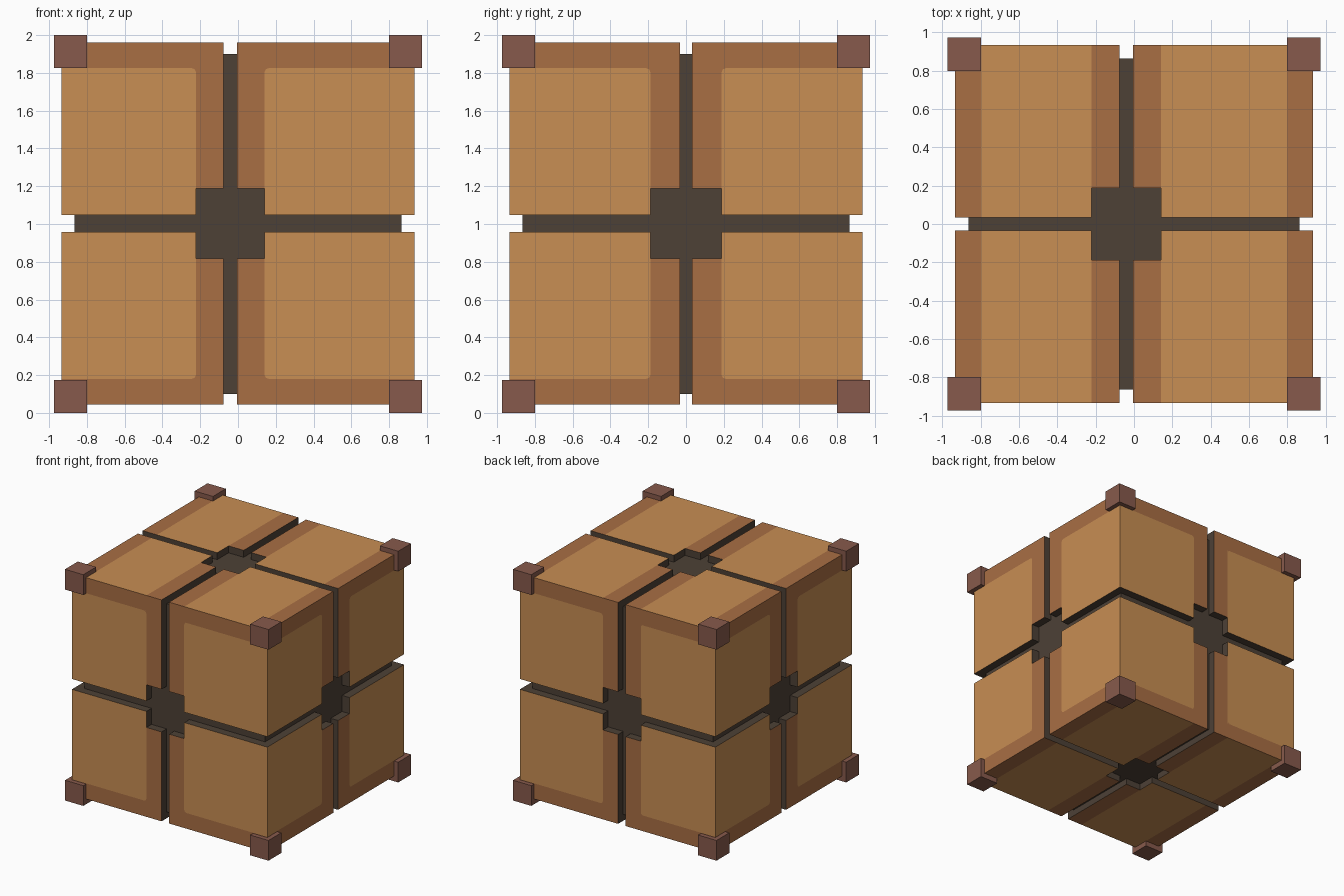
import bpy, bmesh, math
from mathutils import Vector

if "Cube" in bpy.data.objects:
    bpy.data.objects.remove(bpy.data.objects["Cube"])


def material(name, r, g, b):
    m = bpy.data.materials.new(name)
    lin = [((c / 255 + 0.055) / 1.055) ** 2.4 for c in (r, g, b)]
    m.diffuse_color = (*lin, 1)
    m.use_nodes = True
    m.node_tree.nodes["Principled BSDF"].inputs["Base Color"].default_value = m.diffuse_color
    return m


LIGHT = material("light_wood", 200, 142, 83)
FRAME = material("frame_wood", 169, 110, 68)
DARK = material("dark_groove", 77, 65, 54)
CORNER = material("corner_brown", 135, 90, 76)


def add_object(name, bm, mats):
    me = bpy.data.meshes.new(name)
    bm.normal_update()
    bm.to_mesh(me)
    bm.free()
    for m in mats:
        me.materials.append(m)
    ob = bpy.data.objects.new(name, me)
    bpy.context.collection.objects.link(ob)
    return ob


# Cut lines of the crate along each axis
X = [-.935, -.865, -.80, -.222, -.077, -.005, .14, .80, .865, .935]
Y = [-.935, -.865, -.188, -.033, .033, .188, .865, .935]
Z = [.045, .10, .18, .818, .957, 1.047, 1.187, 1.825, 1.90, 1.96]
CUTS = (X, Y, Z)
GROOVE = ((-.077, -.005), (-.033, .033), (.957, 1.047))
NOTCH = ((-.222, .14), (-.188, .188), (.818, 1.187))


def within(v, span):
    return span[0] < v < span[1]


def filled(idx):
    """Solid core plus an outer shell cut by grooves and square notches."""
    if any(i < 0 or i > len(c) - 2 for i, c in zip(idx, CUTS)):
        return False
    if all(0 < i < len(c) - 2 for i, c in zip(idx, CUTS)):
        return True
    mid = [(c[i] + c[i + 1]) / 2 for i, c in zip(idx, CUTS)]
    if any(within(m, g) for m, g in zip(mid, GROOVE)):
        return False
    return sum(within(m, n) for m, n in zip(mid, NOTCH)) < 2


def colour(axis, plane, mid):
    """0 light panel, 1 frame, 2 dark groove."""
    if plane not in (CUTS[axis][0], CUTS[axis][-1]):
        return 2
    if axis == 2:
        return 0 if abs(mid[0]) < .80 and not within(mid[0], NOTCH[0]) else 1
    across = 1 - axis
    panel = within(mid[2], (.18, 1.825)) and not within(mid[across], NOTCH[across])
    return 0 if panel else 1


# Crate body: only the outside faces of the grid
bm = bmesh.new()
verts = {}


def vert(key):
    if key not in verts:
        verts[key] = bm.verts.new([c[k] for c, k in zip(CUTS, key)])
    return verts[key]


for i in range(len(X) - 1):
    for j in range(len(Y) - 1):
        for k in range(len(Z) - 1):
            cell = (i, j, k)
            if not filled(cell):
                continue
            mid = [(c[n] + c[n + 1]) / 2 for n, c in zip(cell, CUTS)]
            for axis in range(3):
                for side in (0, 1):
                    nxt = list(cell)
                    nxt[axis] += 1 if side else -1
                    if filled(nxt):
                        continue
                    u, v = (axis + 1) % 3, (axis + 2) % 3
                    loop = []
                    for du, dv in ((0, 0), (1, 0), (1, 1), (0, 1)):
                        key = list(cell)
                        key[axis] += side
                        key[u] += du
                        key[v] += dv
                        loop.append(vert(tuple(key)))
                    f = bm.faces.new(loop if side else loop[::-1])
                    f.material_index = colour(axis, CUTS[axis][cell[axis] + side], mid)
add_object("crate_body", bm, [LIGHT, FRAME, DARK])

# Small frame fillets that round the inner panel corners
bm = bmesh.new()
R = .022
for axis in (0, 1):
    across = 1 - axis
    for side in (-1, 1):
        for a, sa in zip(NOTCH[across], (-1, 1)):
            for z, sz in ((.18, 1), (1.825, -1)):
                pts = [(0, 0), (R, 0), (R * .3, R * .3), (0, R)]
                loop = []
                for p, q in pts:
                    co = Vector((0, 0, z + sz * q))
                    co[axis] = side * .936
                    co[across] = a + sa * p
                    loop.append(bm.verts.new(co))
                f = bm.faces.new(loop)
                f.normal_update()
                if f.normal[axis] * side < 0:
                    f.normal_flip()
add_object("panel_corner_fillets", bm, [FRAME])

# Corner caps: eight cubes
S = .175
for sx, nx in ((-1, "left"), (1, "right")):
    for sy, ny in ((-1, "front"), (1, "back")):
        for z, nz in ((S / 2, "bottom"), (2 - S / 2, "top")):
            bm = bmesh.new()
            bmesh.ops.create_cube(bm, size=S)
            ob = add_object(f"corner_cap_{nz}_{ny}_{nx}", bm, [CORNER])
            ob.location = (sx * (.974 - S / 2), sy * (.974 - S / 2), z)
